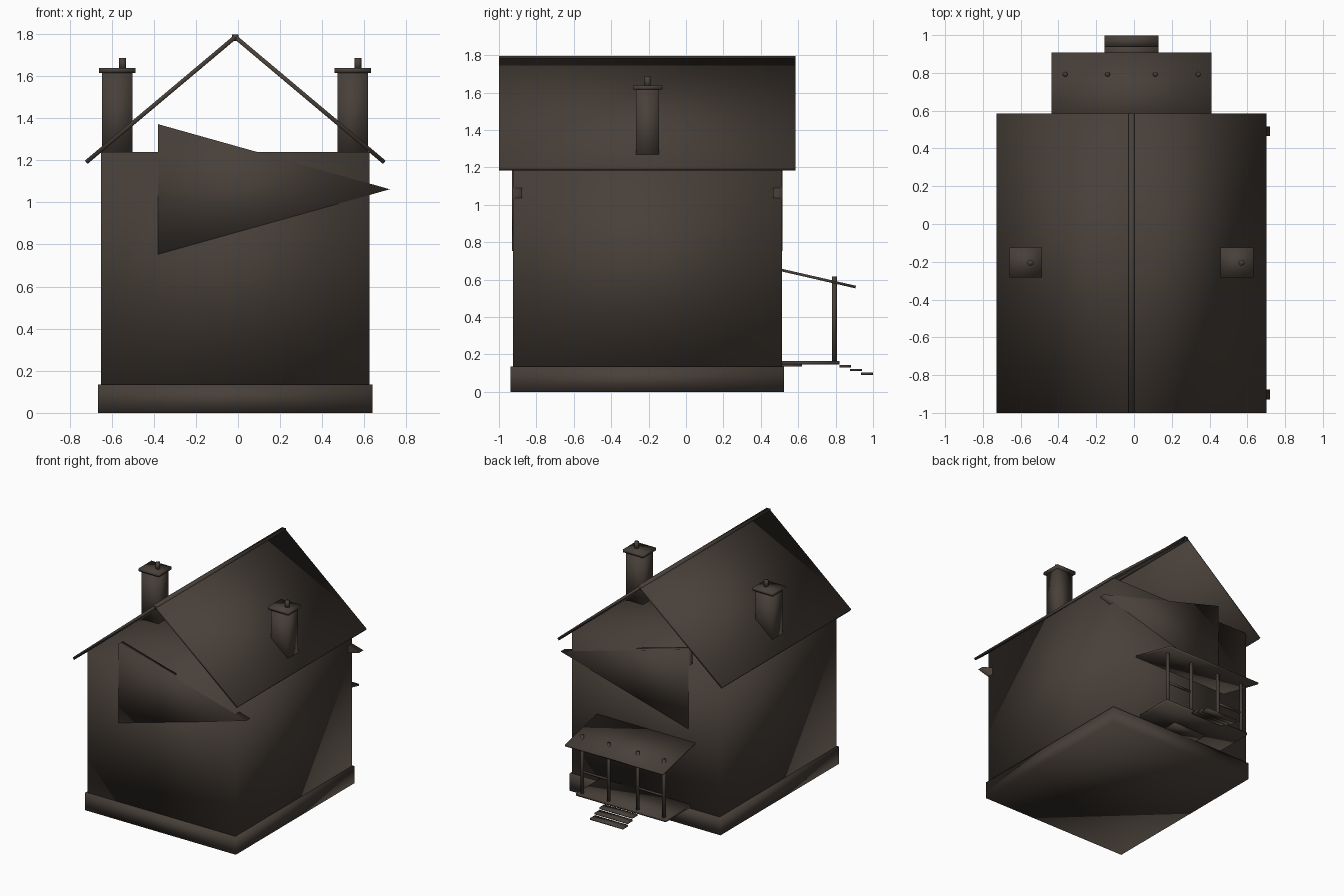
import bpy, math
from mathutils import Matrix, Vector

if "Cube" in bpy.data.objects:
    bpy.data.objects.remove(bpy.data.objects["Cube"])

wood = bpy.data.materials.new("dark brown")
wood.diffuse_color = (0.065, 0.051, 0.041, 1)
wood.use_nodes = True
wood.node_tree.nodes["Principled BSDF"].inputs["Base Color"].default_value = wood.diffuse_color
CX = -0.013  # centre line of the house


def finish(name):
    ob = bpy.context.object
    ob.name = name
    ob.data.materials.append(wood)
    bpy.ops.object.shade_smooth()
    return ob


def box(name, x, y, z):
    """Box from (min, max) ranges."""
    bpy.ops.mesh.primitive_cube_add(size=1)
    ob = finish(name)
    size = [b - a for a, b in (x, y, z)]
    mid = [(a + b) / 2 for a, b in (x, y, z)]
    ob.data.transform(Matrix.Translation(mid) @ Matrix.Diagonal((*size, 1)))
    return ob


def slab(name, x, a, b, thick):
    """Sloped slab across x, from (y, z) point a to point b."""
    d = Vector(b) - Vector(a)
    ob = box(name, x, (-d.length / 2, d.length / 2), (-thick / 2, thick / 2))
    ob.rotation_euler.x = math.atan2(d.y, d.x)
    ob.location = (0, (a[0] + b[0]) / 2, (a[1] + b[1]) / 2)
    return ob


def post(name, x, y, z0, z1, r):
    bpy.ops.mesh.primitive_cylinder_add(vertices=16, radius=r, depth=z1 - z0,
                                        location=(x, y, (z0 + z1) / 2))
    return finish(name)


# Foundation and walls
box("foundation", (-0.664, 0.638), (-0.938, 0.523), (0, 0.135))
box("walls", (-0.65, 0.625), (-0.925, 0.513), (0.135, 1.24))

# Roof slopes and ridge
for side, label in ((-1, "left"), (1, "right")):
    run, rise = 0.708, 0.595
    length = math.hypot(run, rise)
    ob = box("roof_" + label, (-length / 2, length / 2), (-1, 0.585), (-0.01, 0.01))
    ob.rotation_euler.y = side * math.atan2(rise, run)
    ob.location = (CX + side * run / 2, 0, 1.19 + rise / 2)
box("roof_ridge", (CX - 0.016, CX + 0.016), (-1, 0.585), (1.765, 1.796))

# Triangular gable panels
for label, y in (("front", -0.903), ("back", 0.491)):
    bpy.ops.mesh.primitive_cylinder_add(vertices=3, radius=1, depth=0.052)
    ob = finish("gable_" + label)
    m = ob.data
    ang = math.atan2(m.vertices[0].co.y, m.vertices[0].co.x)
    m.transform(Matrix.Translation((CX, y, 1.062))
                @ Matrix.Diagonal((0.734, 1, 0.357, 1))
                @ Matrix.Rotation(math.pi / 2, 4, 'X')
                @ Matrix.Rotation(-ang, 4, 'Z'))

# Chimneys
for label, x in (("left", -0.573), ("right", 0.545)):
    box("chimney_" + label, (x - 0.072, x + 0.072), (-0.267, -0.144), (1.2, 1.62))
    box("chimney_cap_" + label, (x - 0.087, x + 0.087), (-0.283, -0.125), (1.615, 1.637))
    post("chimney_pot_" + label, x + 0.025, -0.205, 1.63, 1.685, 0.016)

# Porch roof, deck and sill
slab("porch_roof", (-0.436, 0.41), (0.505, 0.652), (0.907, 0.56), 0.014)
box("porch_deck", (-0.4, 0.375), (0.505, 0.82), (0.145, 0.165))
box("porch_sill", (-0.155, 0.13), (0.505, 0.62), (0.134, 0.146))

# Porch posts and rails
xs = (-0.365, -0.14, 0.113, 0.34)
for i, x in enumerate(xs):
    post(f"porch_post_{i + 1}", x, 0.793, 0.155, 0.617, 0.013)
for i in (0, 2):
    box(f"porch_rail_{i // 2 + 1}", (xs[i], xs[i + 1]), (0.787, 0.799), (0.325, 0.34))

# Steps
for i in range(3):
    y, z = 0.82 + 0.058 * i, 0.143 - 0.02 * i
    box(f"step_{i + 1}", (-0.155, 0.13), (y, y + 0.063), (z - 0.012, z))
